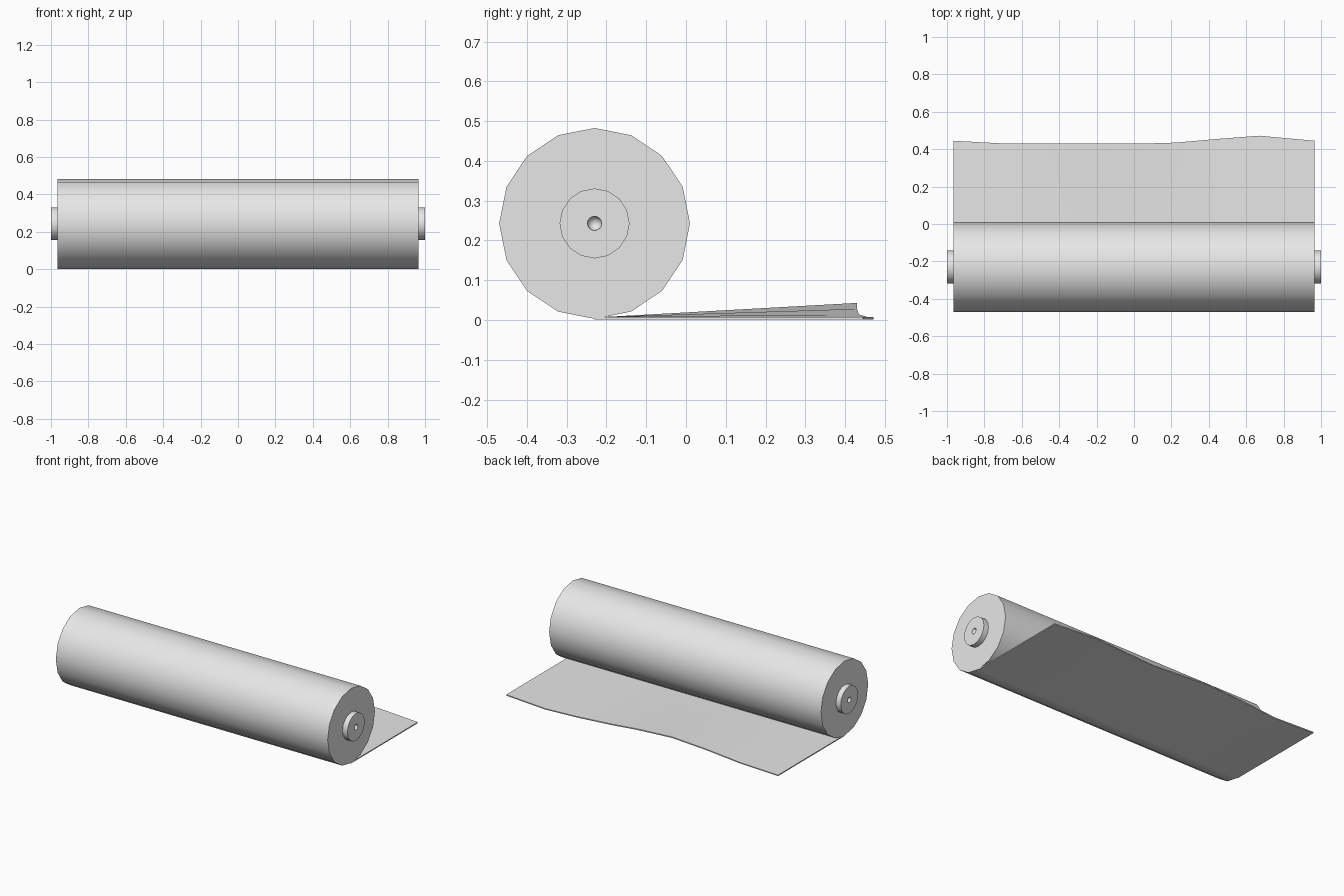
import bpy, bmesh, math

cube = bpy.data.objects.get("Cube")
if cube:
    bpy.data.objects.remove(cube, do_unlink=True)

grey = bpy.data.materials.new("plain grey")
grey.use_nodes = True
COLOUR = (0.8, 0.8, 0.8, 1)
grey.diffuse_color = COLOUR
grey.node_tree.nodes["Principled BSDF"].inputs["Base Color"].default_value = COLOUR

SIDES = 16
AXIS_Y, AXIS_Z = -0.23, 0.243
HALF = 0.966


def finish(name, bm):
    bmesh.ops.recalc_face_normals(bm, faces=bm.faces)
    mesh = bpy.data.meshes.new(name)
    bm.to_mesh(mesh)
    bm.free()
    mesh.materials.append(grey)
    obj = bpy.data.objects.new(name, mesh)
    bpy.context.collection.objects.link(obj)
    bpy.ops.object.select_all(action='DESELECT')
    obj.select_set(True)
    bpy.context.view_layer.objects.active = obj
    bpy.ops.object.shade_smooth_by_angle(angle=math.radians(35))
    return obj


def lathe(name, profile):
    """Turn (x, radius) points around the roll axis, capping both ends."""
    bm = bmesh.new()
    rings = []
    for x, r in profile:
        rings.append([bm.verts.new((x, AXIS_Y + r * math.sin(a), AXIS_Z + r * math.cos(a)))
                      for a in (math.tau * i / SIDES for i in range(SIDES))])
    for a, b in zip(rings, rings[1:]):
        for i in range(SIDES):
            j = (i + 1) % SIDES
            bm.faces.new((a[i], a[j], b[j], b[i]))
    bm.faces.new(rings[0])
    bm.faces.new(rings[-1])
    return finish(name, bm)


# Rolled body
lathe("roll", [(-HALF, 0.24), (HALF, 0.24)])

# Core with a small rounded dimple in each end
DIMPLE = 0.018
right_half = [(1, 0.088)]
for step in range(5):
    t = math.radians(20 * step)
    right_half.append((1 - DIMPLE * math.sin(t), DIMPLE * math.cos(t)))
left_half = [(-x, r) for x, r in reversed(right_half)]
lathe("core", left_half + right_half)

# Unrolled sheet: x, y of the loose edge, and how far that edge lifts
edge = [(-HALF, 0.445, 0), (-0.69, 0.43, 0), (-0.44, 0.43, 0.022),
        (-0.2, 0.43, 0.035), (0.05, 0.43, 0.02), (0.22, 0.435, 0.006),
        (0.45, 0.455, 0), (0.67, 0.472, 0), (HALF, 0.445, 0)]
ROOT = -0.2
BASE, THICK = 0.001, 0.007
bm = bmesh.new()
rows = []
for x, y, lift in edge:
    rows.append([bm.verts.new(p) for p in (
        (x, AXIS_Y, BASE), (x, ROOT, BASE), (x, y, BASE + lift),
        (x, y, BASE + THICK + lift), (x, ROOT, BASE + THICK), (x, AXIS_Y, BASE + THICK))])
for a, b in zip(rows, rows[1:]):
    for i in range(6):
        j = (i + 1) % 6
        bm.faces.new((a[i], a[j], b[j], b[i]))
bm.faces.new(rows[0])
bm.faces.new(rows[-1])
finish("sheet", bm)
